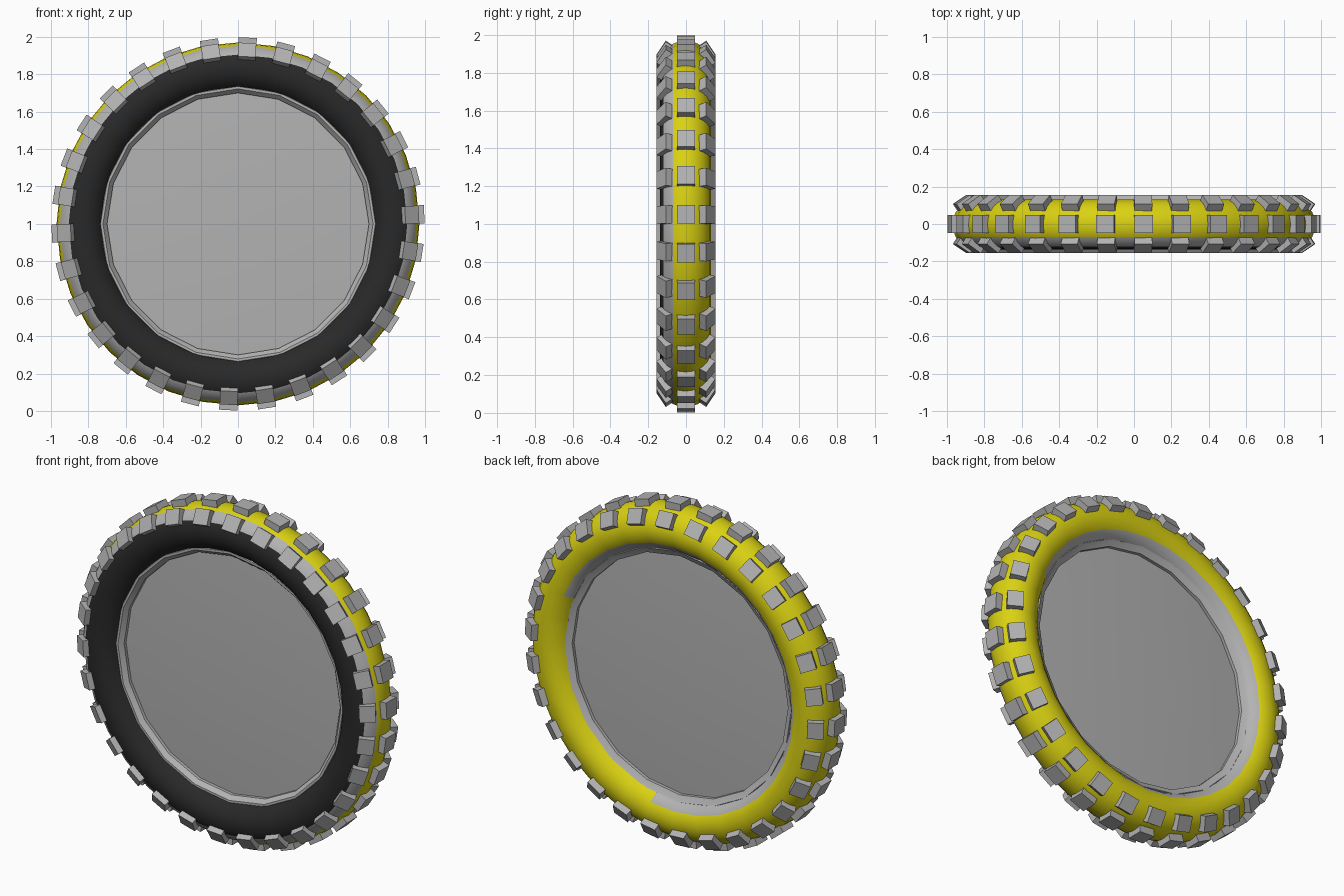
import bpy, bmesh, math
from mathutils import Matrix, Vector

if "Cube" in bpy.data.objects:
    bpy.data.objects.remove(bpy.data.objects["Cube"])

TYRE_SIDES = 32
RIM_SIDES = 20
CENTRE = Vector((0, 0, 1))


def material(name, col):
    m = bpy.data.materials.new(name)
    m.diffuse_color = (*col, 1)
    m.use_nodes = True
    m.node_tree.nodes["Principled BSDF"].inputs["Base Color"].default_value = m.diffuse_color
    return m


YELLOW = material("yellow_rubber", (0.70, 0.64, 0.006))
DARK = material("dark_sidewall", (0.022, 0.022, 0.022))
GREY = material("grey", (0.45, 0.45, 0.45))


def finish(bm, name, mats, smooth=None):
    bmesh.ops.remove_doubles(bm, verts=bm.verts, dist=1e-5)
    bmesh.ops.recalc_face_normals(bm, faces=bm.faces)
    me = bpy.data.meshes.new(name)
    bm.to_mesh(me)
    bm.free()
    ob = bpy.data.objects.new(name, me)
    bpy.context.collection.objects.link(ob)
    for m in mats:
        me.materials.append(m)
    if smooth:
        bpy.ops.object.select_all(action='DESELECT')
        ob.select_set(True)
        bpy.context.view_layer.objects.active = ob
        bpy.ops.object.shade_smooth_by_angle(angle=math.radians(smooth))
    return ob


def point(r, y, a):
    return CENTRE + Vector((r * math.sin(a), y, r * math.cos(a)))


def lathe(bm, profile, sides, pick=lambda j, a: 0, closed=True):
    """Spin a (radius, y) profile round the axle."""
    n = len(profile)
    rings = [[bm.verts.new(point(r, y, 2 * math.pi * i / sides)) for r, y in profile]
             for i in range(sides)]
    for i in range(sides):
        a, b = rings[i], rings[(i + 1) % sides]
        for j in range(n if closed else n - 1):
            k = (j + 1) % n
            f = bm.faces.new((a[j], a[k], b[k], b[j]))
            f.material_index = pick(j, 2 * math.pi * (i + 0.5) / sides)
    if not closed:
        for j in (0, n - 1):
            bm.faces.new([ring[j] for ring in rings])


# Tyre: round section, coloured by position around the section
SECTION = 24
section = [(0.84 + 0.13 * math.cos(t), -0.003 + 0.134 * math.sin(t))
           for t in (2 * math.pi * j / SECTION for j in range(SECTION))]


def tyre_colour(j, a):
    t = (j + 0.5) * 360 / SECTION
    if t > 180:
        t -= 360
    if t < -165 or t > 150:
        return 2                                   # bead
    if t < -60:
        return 1                                   # dark front wall
    if t < -30:
        return 2                                   # grey shoulder
    if t > 120:                                    # back edge, yellow in one quadrant
        return 0 if math.sin(a) > 0.1 and math.cos(a) < 0.3 else 2
    return 0


bm = bmesh.new()
lathe(bm, section, TYRE_SIDES, tyre_colour)
finish(bm, "tyre", (YELLOW, DARK, GREY), 40)

# Rim ring
bm = bmesh.new()
lathe(bm, [(0.75, -0.05), (0.735, -0.08), (0.722, -0.08), (0.70, -0.055),
           (0.70, 0.055), (0.72, 0.065), (0.735, 0.075), (0.75, 0.05)], RIM_SIDES)
finish(bm, "rim", (GREY,), 25)

# Solid wheel disc, very slightly domed on both faces
bm = bmesh.new()
half = [(0.705, 0.036), (0.55, 0.043), (0.35, 0.049), (0.12, 0.052)]
lathe(bm, [(r, -y) for r, y in reversed(half)] + half, RIM_SIDES, closed=False)
finish(bm, "wheel_disc", (GREY,), 30)


# Tread knobs: three rows of thirty
def knob_row(name, r, y, tilt, size):
    bm = bmesh.new()
    for i in range(30):
        a = math.radians(3 + 12 * i)
        m = (Matrix.Translation(point(r, y, a)) @ Matrix.Rotation(a, 4, 'Y')
             @ Matrix.Rotation(tilt, 4, 'X') @ Matrix.Diagonal((*size, 1)))
        bmesh.ops.create_cube(bm, size=1, matrix=m)
    finish(bm, name, (GREY,))


knob_row("centre_knobs", 0.964, 0, 0, (0.098, 0.095, 0.066))
for side, name in ((-1, "front_knobs"), (1, "back_knobs")):
    knob_row(name, 0.919, side * 0.1125, -side * math.radians(56), (0.095, 0.088, 0.046))
